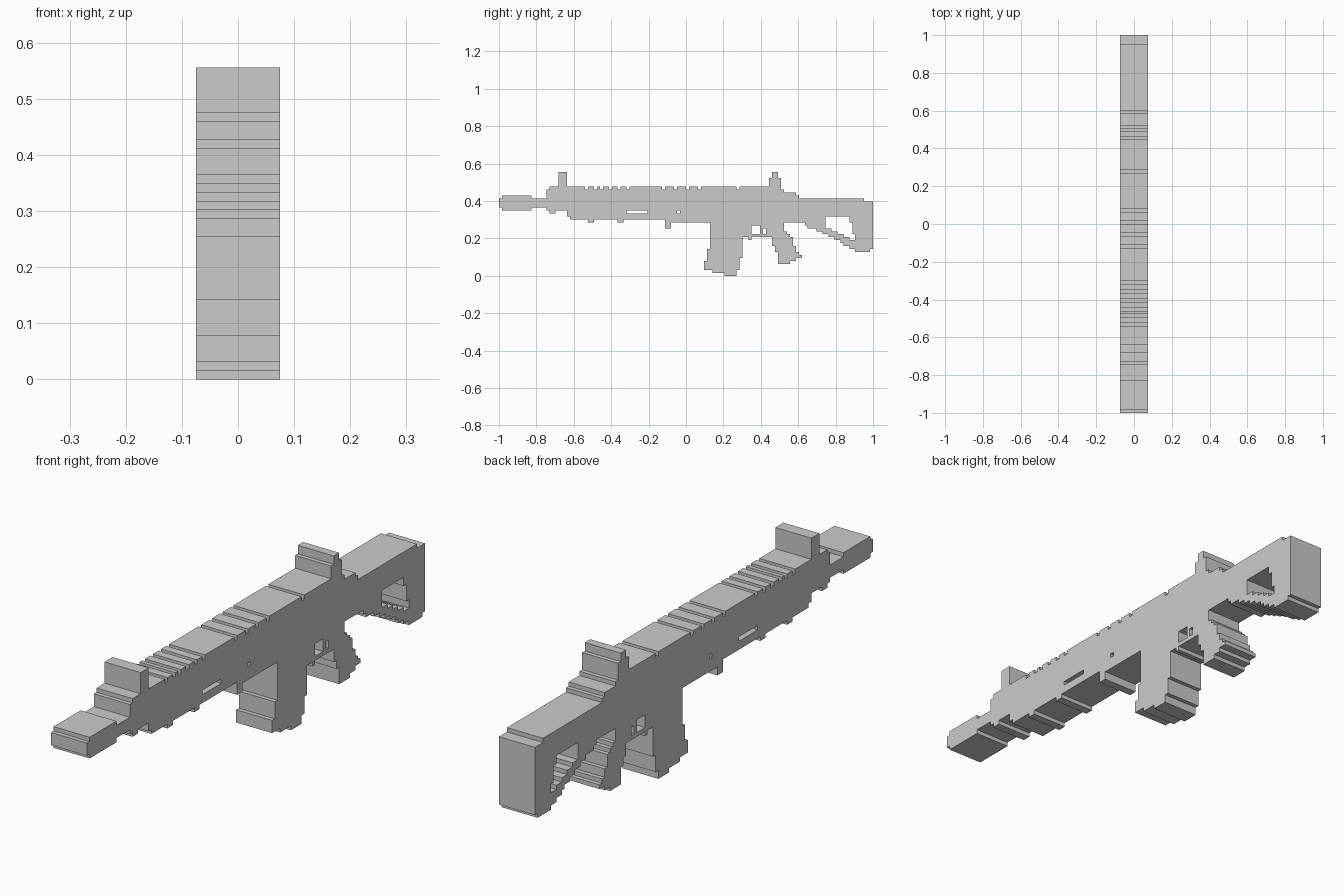
import bpy, bmesh, math

if "Cube" in bpy.data.objects:
    bpy.data.objects.remove(bpy.data.objects["Cube"])

U = 2 / 126          # one grid step of the stepped silhouette
HALF = 0.0745        # half thickness
cells = set()


def box(y0, y1, z0, z1, add=True):
    block = {(y, z) for y in range(y0, y1) for z in range(z0, z1)}
    if add:
        cells.update(block)
    else:
        cells.difference_update(block)


def columns(start, steps):
    """Side by side blocks: each step is (end, bottom, top)."""
    for end, z0, z1 in steps:
        box(start, end, z0, z1)
        start = end


def rows(top, steps, add=True):
    """Stacked blocks from the top down: each step is (bottom, front, back)."""
    for bottom, y0, y1 in steps:
        box(y0, y1, bottom, top, add)
        top = bottom


# barrel and muzzle
columns(-63, [(-62, 23, 26), (-52, 22, 27), (-47, 23, 26), (-46, 22, 29)])

# handguard and receiver with stepped underside
columns(-46, [(-44, 21, 30), (-40, 22, 30), (-39, 20, 30), (-33, 19, 30),
              (-31, 18, 30), (-23, 19, 30), (-21, 18, 30), (-7, 19, 30),
              (-5, 16, 30), (7, 18, 30), (33, 18, 30)])

# rail notches
for y in (-34, -31, -29, -26, -23, -20, -8, -4, 0, 4, 17):
    box(y, y + 1, 29, 30, False)

# front and rear sights
box(-43, -40, 30, 35)
columns(28, [(29, 30, 33), (31, 30, 35), (32, 30, 33)])
box(32, 33, 30, 31, False)
box(32, 33, 29, 30, False)

# side slots
box(-20, -13, 21, 22, False)
box(-3, -2, 21, 22, False)

# magazine
rows(18, [(9, 8, 19), (6, 7, 19), (5, 7, 18), (2, 6, 18), (1, 9, 17), (0, 13, 17)])

# trigger guard
box(19, 21, 13, 18)
box(21, 22, 12, 18)
box(22, 29, 13, 18)
box(22, 25, 14, 17, False)
box(26, 27, 14, 16, False)

# grip
rows(18, [(15, 28, 33), (14, 28, 34), (13, 28, 35), (12, 29, 36), (10, 29, 36),
          (8, 30, 37), (7, 31, 38), (6, 31, 39), (5, 31, 37), (4, 31, 35)])

# stock body, strut and butt
columns(33, [(37, 18, 28), (38, 18, 27), (40, 18, 26), (41, 17, 26), (44, 16, 26),
             (46, 15, 26), (48, 14, 26), (50, 13, 26), (52, 12, 26), (53, 11, 26),
             (55, 10, 26), (57, 9, 26), (60, 8, 26), (62, 8, 25), (63, 9, 25)])

# opening in the stock
rows(20, [(18, 47, 55), (16, 47, 56), (15, 49, 56), (14, 51, 56), (13, 53, 57),
          (12, 55, 57)], False)

# extrude the silhouette across the thickness
bm = bmesh.new()
corners = {}


def corner(y, z):
    if (y, z) not in corners:
        corners[y, z] = bm.verts.new((-HALF, y * U, z * U))
    return corners[y, z]


for y, z in sorted(cells):
    bm.faces.new([corner(y, z), corner(y + 1, z), corner(y + 1, z + 1), corner(y, z + 1)])
ext = bmesh.ops.extrude_face_region(bm, geom=bm.faces[:], use_keep_orig=True)
moved = [g for g in ext["geom"] if isinstance(g, bmesh.types.BMVert)]
bmesh.ops.translate(bm, verts=moved, vec=(2 * HALF, 0, 0))
bmesh.ops.recalc_face_normals(bm, faces=bm.faces[:])
bmesh.ops.dissolve_limit(bm, angle_limit=math.radians(1),
                         verts=bm.verts[:], edges=bm.edges[:])

mesh = bpy.data.meshes.new("stepped_rifle_body")
bm.to_mesh(mesh)
bm.free()
bpy.context.collection.objects.link(bpy.data.objects.new("stepped_rifle_body", mesh))
